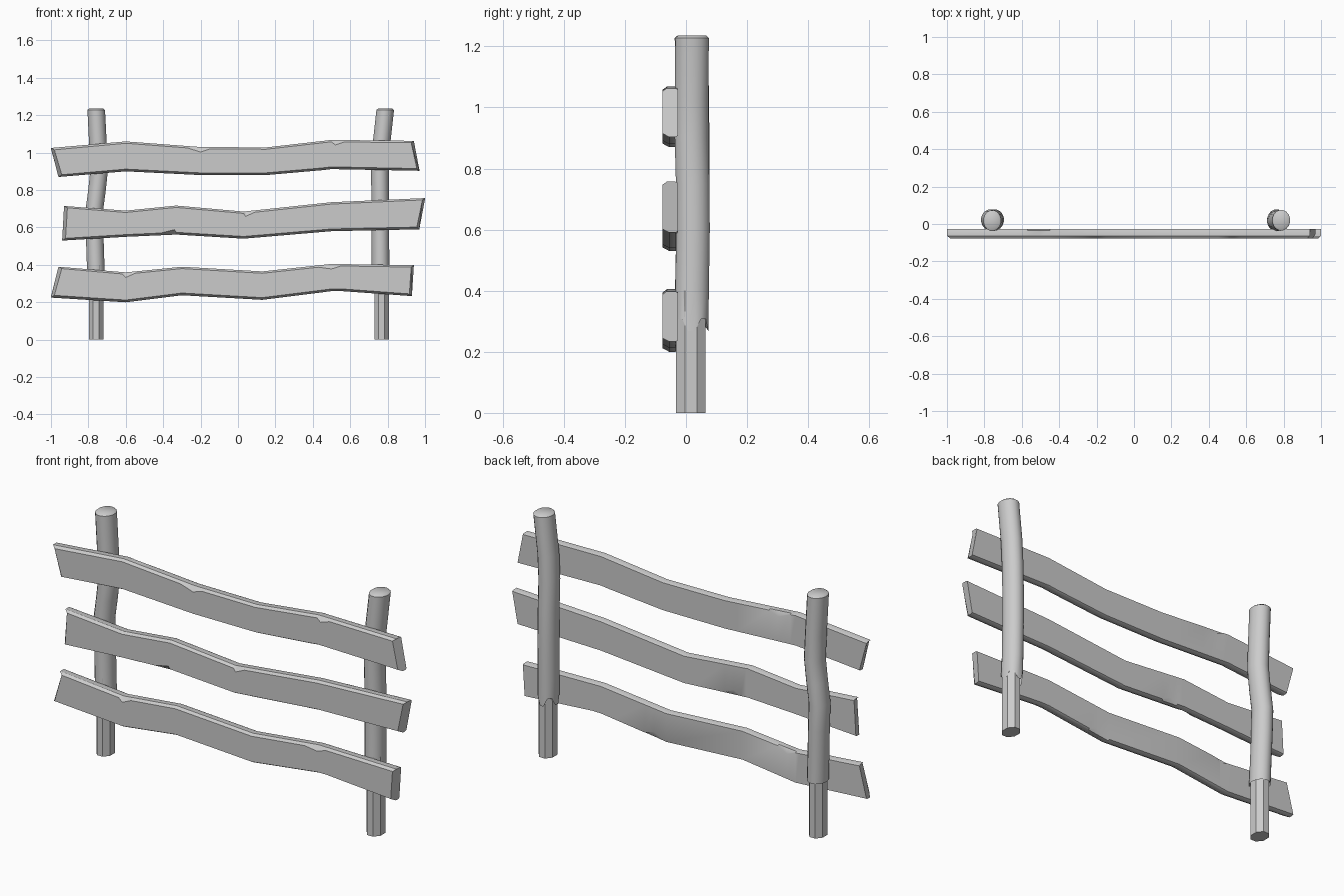
import bpy, bmesh, math

cube = bpy.data.objects.get("Cube")
if cube:
    bpy.data.objects.remove(cube, do_unlink=True)

grey = bpy.data.materials.new("weathered_grey")
grey.use_nodes = True
COLOUR = (0.6, 0.6, 0.6, 1)
grey.diffuse_color = COLOUR
grey.node_tree.nodes["Principled BSDF"].inputs["Base Color"].default_value = COLOUR


def loft(name, rings, angle):
    """Skin a list of equal point rings and close both ends."""
    bm = bmesh.new()
    loops = [[bm.verts.new(p) for p in ring] for ring in rings]
    n = len(loops[0])
    for a, b in zip(loops, loops[1:]):
        for i in range(n):
            j = (i + 1) % n
            bm.faces.new((a[i], a[j], b[j], b[i]))
    bm.faces.new(loops[0])
    bm.faces.new(loops[-1])
    bmesh.ops.recalc_face_normals(bm, faces=bm.faces)
    mesh = bpy.data.meshes.new(name)
    bm.to_mesh(mesh)
    bm.free()
    obj = bpy.data.objects.new(name, mesh)
    bpy.context.collection.objects.link(obj)
    mesh.materials.append(grey)
    bpy.ops.object.select_all(action='DESELECT')
    obj.select_set(True)
    bpy.context.view_layer.objects.active = obj
    bpy.ops.object.shade_smooth_by_angle(angle=math.radians(angle))
    return obj


def sample(points, x):
    """Height of a polyline at x."""
    for (x0, z0), (x1, z1) in zip(points, points[1:]):
        if x <= x1:
            return z0 + (z1 - z0) * (x - x0) / (x1 - x0)
    return points[-1][1]


FRONT, BACK = -0.077, -0.027


def plank(name, top, bottom, chips):
    """Wavy board with worn edges; chips are (x, corner) notches."""
    inner = {p[0] for p in top[1:-1]}
    for x, _ in chips:
        inner |= {x - 0.07, x, x + 0.05}
    stations = [(top[0][0], bottom[0][0])]
    stations += [(x, x) for x in sorted(inner)]
    stations += [(top[-1][0], bottom[-1][0])]
    rings = []
    for k, (xt, xb) in enumerate(stations):
        zt, zb = sample(top, xt), sample(bottom, xb)
        cut = {"front_top": 0.010, "back_top": 0.004,
               "front_bottom": 0.012, "back_bottom": 0.004}
        for x, corner in chips:
            if abs(x - xt) < 0.001:
                cut[corner] = 0.027
        # Front corners of the sawn ends are worn back
        pull = {0: 0.018, len(stations) - 1: -0.014}.get(k, 0)
        ft, bt = cut["front_top"], cut["back_top"]
        fb, bb = cut["front_bottom"], cut["back_bottom"]
        rings.append([
            (xb + pull, FRONT, zb + fb), (xt + pull, FRONT, zt - ft),
            (xt, FRONT + 0.014, zt), (xt, BACK - 0.008, zt),
            (xt, BACK, zt - bt), (xb, BACK, zb + bb),
            (xb, BACK - 0.008, zb), (xb, FRONT + 0.022, zb)])
    loft(name, rings, 32)


plank("top_plank",
      [(-1, 1.025), (-.6, 1.06), (-.2, 1.03), (.15, 1.028), (.5, 1.068), (.94, 1.063)],
      [(-.96, .87), (-.6, .90), (-.2, .88), (.22, .88), (.5, .912), (.97, .903)],
      [(-.2, "front_top"), (.52, "front_top"), (-.5, "back_top")])
plank("middle_plank",
      [(-.93, .715), (-.6, .69), (-.33, .717), (.03, .685), (.5, .735), (1, .757)],
      [(-.94, .53), (-.6, .55), (-.33, .562), (.03, .54), (.5, .58), (.97, .59)],
      [(-.34, "front_bottom"), (.04, "front_top"), (-.25, "back_bottom")])
plank("bottom_plank",
      [(-.96, .39), (-.6, .36), (-.3, .39), (.13, .365), (.5, .405), (.94, .398)],
      [(-1, .225), (-.6, .20), (-.28, .24), (.13, .213), (.52, .262), (.93, .233)],
      [(-.6, "front_top"), (.5, "front_top"), (-.55, "back_top"), (.2, "back_bottom")])


def ring(x, y, z, rx, ry, sides, jag=0):
    points = []
    for i in range(sides):
        a = math.tau * (i + 0.5) / sides
        points.append((x + rx * math.cos(a), y + ry * math.sin(a),
                       z + jag * (i % 4 in (1, 2))))
    return points


def post(side, foot_x, path, jag):
    # Whittled faceted foot
    loft(side + "_post_foot",
         [ring(foot_x, 0.016, z, 0.042, 0.052, 8) for z in (0, 0.4)], 20)
    # Bent, bark-covered upper trunk with a torn lower hem
    rings = [ring(x, y, z, 0.048, 0.056, 16, jag if k == 0 else 0)
             for k, (x, y, z) in enumerate(path)]
    x, y, z = path[0]
    rings.insert(0, ring(x, y, z + 0.012, 0.040, 0.048, 16, jag))
    x, y, z = path[-1]
    rings.append(ring(x, y, z + 0.008, 0.038, 0.046, 16))
    loft(side + "_post_trunk", rings, 40)


post("right", -0.758,
     [(-.757, .018, .28), (-.761, .019, .4), (-.766, .022, .55), (-.77, .022, .68),
      (-.755, .022, .79), (-.743, .022, .9), (-.748, .02, 1.03), (-.758, .018, 1.228)],
     0)
post("left", 0.768,
     [(.764, .018, .268), (.762, .02, .4), (.761, .023, .6), (.76, .022, .75),
      (.759, .018, .9), (.765, .018, 1.03), (.787, .02, 1.228)],
     0.04)
